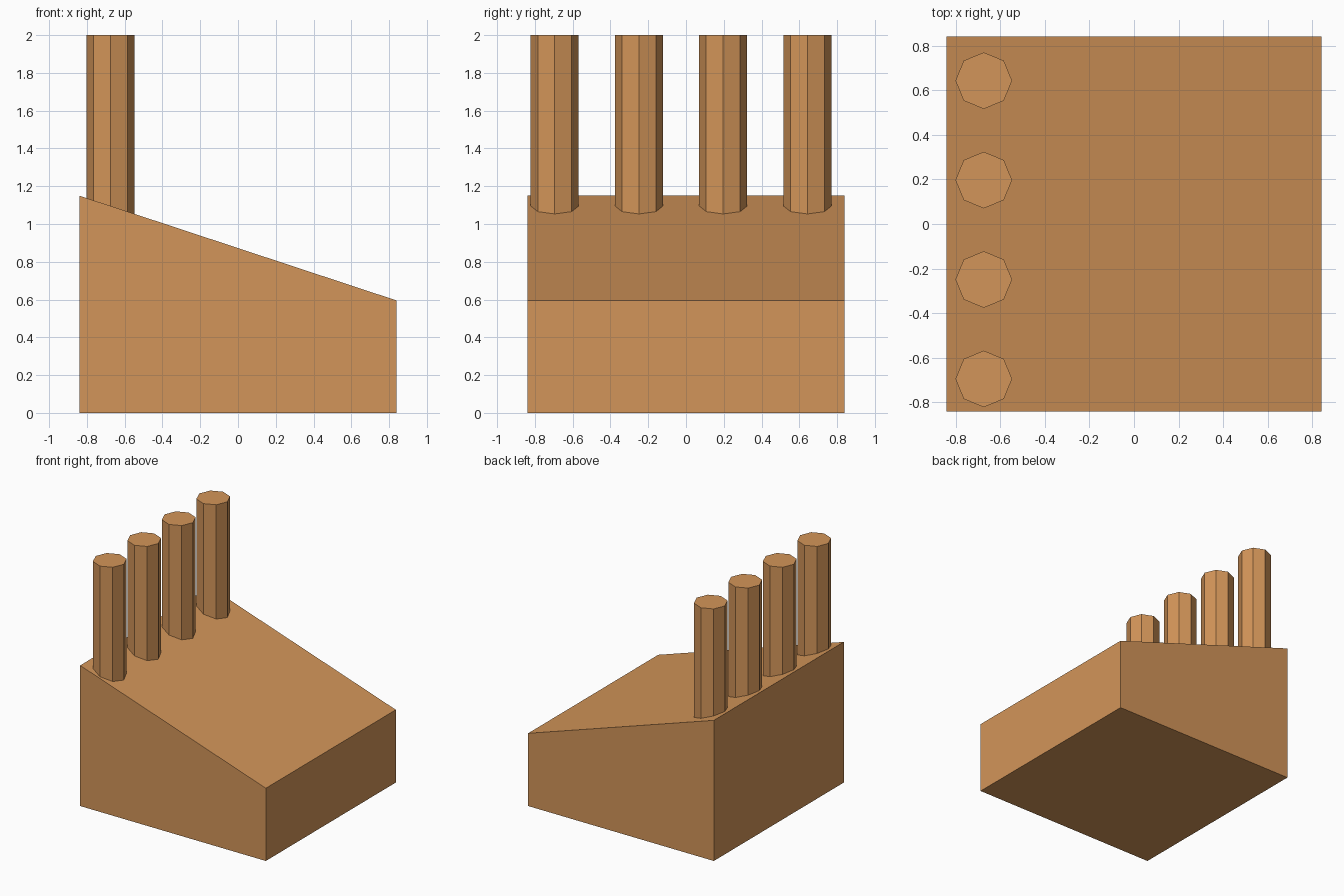
import bpy, bmesh

if "Cube" in bpy.data.objects:
    bpy.data.objects.remove(bpy.data.objects["Cube"])

mat = bpy.data.materials.new("orange_brown")
mat.diffuse_color = (0.65, 0.30, 0.10, 1)
mat.use_nodes = True
mat.node_tree.nodes["Principled BSDF"].inputs["Base Color"].default_value = mat.diffuse_color


def finish(name, bm):
    bmesh.ops.recalc_face_normals(bm, faces=bm.faces)
    mesh = bpy.data.meshes.new(name)
    bm.to_mesh(mesh)
    bm.free()
    mesh.materials.append(mat)
    obj = bpy.data.objects.new(name, mesh)
    bpy.context.collection.objects.link(obj)
    return obj


# Factory hall: side profile with sloping roof, extruded along y
HALF = 0.84
bm = bmesh.new()
profile = [(-HALF, 0), (HALF, 0), (HALF, 0.595), (-HALF, 1.15)]
face = bm.faces.new([bm.verts.new((x, -HALF, z)) for x, z in profile])
ext = bmesh.ops.extrude_face_region(bm, geom=[face])
verts = [g for g in ext["geom"] if isinstance(g, bmesh.types.BMVert)]
bmesh.ops.translate(bm, verts=verts, vec=(0, 2 * HALF, 0))
finish("sloped_hall", bm)

# Row of octagonal chimneys, sunk slightly into the high side of the roof
BOTTOM, TOP = 1.0, 2.0
for i in range(4):
    bm = bmesh.new()
    bmesh.ops.create_cone(bm, cap_ends=True, segments=8, radius1=0.127,
                          radius2=0.127, depth=TOP - BOTTOM)
    chimney = finish(f"chimney_{i + 1}", bm)
    chimney.location = (-0.674, -0.695 + 0.446 * i, (TOP + BOTTOM) / 2)
